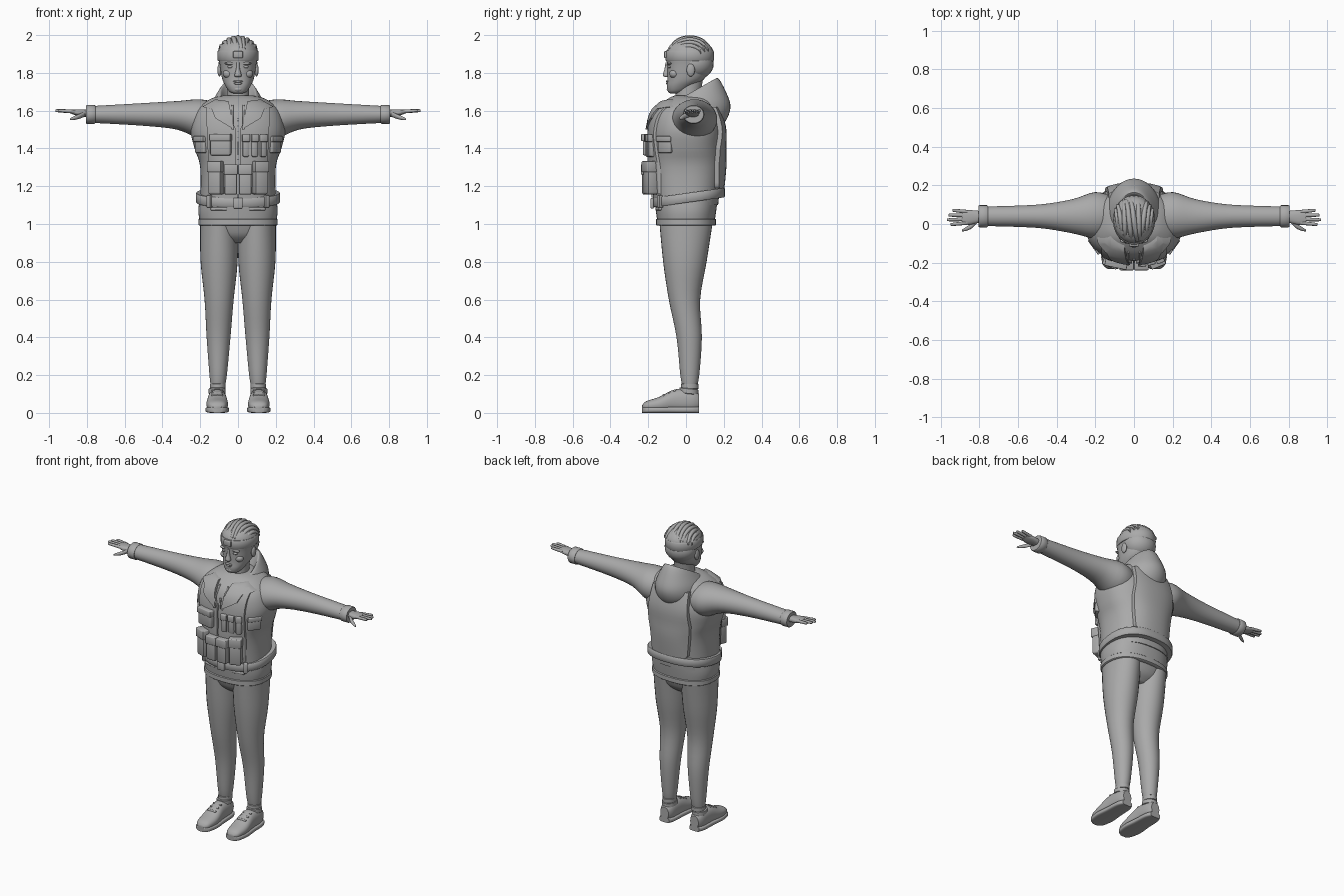
import bpy, bmesh, math, random
from mathutils import Vector, Matrix
from mathutils.bvhtree import BVHTree

default_cube = bpy.data.objects.get("Cube")
if default_cube:
    bpy.data.objects.remove(default_cube, do_unlink=True)
random.seed(4)
X, Y, Z = range(3)

grey = bpy.data.materials.new("plain grey")
grey.use_nodes = True
colour = (.4, .4, .4, 1)
grey.diffuse_color = colour
grey.node_tree.nodes["Principled BSDF"].inputs["Base Color"].default_value = colour


def finish(name, bm, mirror):
    """Turn a bmesh into a shaded object, optionally mirrored across x."""
    bmesh.ops.recalc_face_normals(bm, faces=bm.faces[:])
    mesh = bpy.data.meshes.new(name)
    bm.to_mesh(mesh)
    bm.free()
    mesh.materials.append(grey)
    mesh.shade_smooth()
    mesh.set_sharp_from_angle(angle=math.radians(45))
    obj = bpy.data.objects.new(name, mesh)
    bpy.context.scene.collection.objects.link(obj)
    if mirror:
        modifier = obj.modifiers.new("Mirror", 'MIRROR')
        modifier.use_mirror_merge = False
    return obj


def ring(x=0, y=0, z=0, wide=0, deep=None, tilt=0):
    """Cross-section: centre, radii along the two cross axes, and lean."""
    return x, y, z, wide, wide if deep is None else deep, tilt


def spline(before, start, end, after, f):
    bend = before - start - start + end
    far_bend = start - end - end + after
    straight = start + (end - start) * f
    return straight - f * (1 - f) * (bend * (1 - f) + far_bend * f) / 2


def loft(name, axis, rings, power=2, mirror=False, sides=32, steps=4):
    """Skin a smooth run of cross-sections along one axis."""
    first, second = [other for other in (X, Y, Z) if other != axis]
    last = len(rings) - 1
    path = []
    for i in range(last):
        near = rings[max(0, i - 1)], rings[i], rings[i + 1], rings[min(last, i + 2)]
        for j in range(steps):
            path.append([spline(*values, j / steps) for values in zip(*near)])
    path.append(rings[last])
    bm = bmesh.new()
    loops = []
    for *centre, wide, deep, tilt in path:
        loop = []
        for k in range(sides):
            angle = math.tau * k / sides
            c, s = math.cos(angle), math.sin(angle)
            across = wide * math.copysign(abs(c) ** (2 / power), c)
            along = deep * math.copysign(abs(s) ** (2 / power), s)
            point = list(centre)
            point[first] += across
            point[second] += along
            point[axis] += tilt * along
            loop.append(bm.verts.new(point))
        loops.append(loop)
    for low, high in zip(loops, loops[1:]):
        for k in range(sides):
            bm.faces.new((low[k - 1], low[k], high[k], high[k - 1]))
    bm.faces.new(loops[0])
    bm.faces.new(loops[-1])
    return finish(name, bm, mirror)


def band(name, axis, section, height, power=2, mirror=False):
    """Raised strip of cloth around a limb or body."""
    rings = []
    for shift, inset in ((-1, .02), (-1, .004), (-.8, 0), (.8, 0), (1, .004), (1, .02)):
        *centre, wide, deep, tilt = section
        centre[axis] += shift * height / 2
        rings.append((*centre, wide - inset, deep - inset, tilt))
    loft(name, axis, rings, power, mirror, sides=48, steps=1)


def blob(name, centre, radii, mirror=False):
    bm = bmesh.new()
    bmesh.ops.create_uvsphere(bm, u_segments=24, v_segments=14, radius=1)
    bm.transform(Matrix.Translation(centre) @ Matrix.Diagonal((*radii, 1)))
    finish(name, bm, mirror)


def box(name, centre, size, yaw=0, pitch=0, bevel=.005, mirror=False):
    bm = bmesh.new()
    bmesh.ops.create_cube(bm, size=1)
    bm.transform(Matrix.Diagonal((*size, 1)))
    bmesh.ops.bevel(bm, geom=bm.edges[:], offset=bevel, segments=2,
                    profile=.5, affect='EDGES')
    spin = Matrix.Rotation(math.radians(yaw), 4, 'Z')
    bm.transform(Matrix.Translation(centre) @ spin @ Matrix.Rotation(math.radians(pitch), 4, 'X'))
    finish(name, bm, mirror)


def pouch(name, centre, size, yaw=0):
    """Pouch body with an overlapping flap."""
    (x, y, z), (wide, deep, tall) = centre, size
    box(name, centre, size, yaw, bevel=.01)
    box(name + "_flap", (x, y, z + tall / 3), (wide + .006, deep + .014, tall / 3), yaw)


# Torso of the jacket
torso = loft("jacket_torso", Z, [
    ring(z=1.1, wide=.2, deep=.17), ring(z=1.3, wide=.2, deep=.19),
    ring(z=1.4, wide=.23, deep=.19), ring(z=1.5, wide=.25, deep=.19),
    ring(z=1.6, wide=.22, deep=.165), ring(y=.02, z=1.66, wide=.15, deep=.12),
    ring(y=.02, z=1.68, wide=.08)], power=2.4, sides=48)
probe = bmesh.new()
probe.from_mesh(torso.data)
torso_tree = BVHTree.FromBMesh(probe)
probe.free()


def panel(name, outline, lift, side=-1, mirror=False):
    """Cloth panel laid on the torso from an x-z outline."""
    bm = bmesh.new()
    bm.faces.new([bm.verts.new((x, 0, z)) for x, z in outline])
    for k in range(-9, 10):
        cuts = ((k * .03, 0, 0), (1, 0, 0)), ((0, 0, 1.4 + k * .03), (0, 0, 1))
        for point, normal in cuts:
            geometry = bm.verts[:] + bm.edges[:] + bm.faces[:]
            bmesh.ops.bisect_plane(bm, geom=geometry, plane_co=point, plane_no=normal)
    sink = Vector((0, -side * .006, 0))
    for v in bm.verts:
        outside = Vector((v.co.x, side, v.co.z))
        hit = torso_tree.ray_cast(outside, Vector((0, -side, 0)))[0]
        v.co = (hit or torso_tree.find_nearest(v.co)[0]) + sink
    grown = bmesh.ops.extrude_face_region(bm, geom=bm.faces[:])["geom"]
    for item in grown:
        if isinstance(item, bmesh.types.BMVert):
            item.co.y += side * lift
    finish(name, bm, mirror)


# Vest panels, collar and closure
panel("vest_front", [(.01, 1.16), (.15, 1.16), (.17, 1.62), (.08, 1.64), (.01, 1.5)],
      lift=.02, mirror=True)
right_edge = [(.1, 1.17), (.13, 1.2), (.15, 1.4), (.13, 1.62)]
left_edge = [(-x, z) for x, z in reversed(right_edge)]
panel("vest_back", right_edge + left_edge, lift=.03, side=1)
panel("collar_lapel", [(.02, 1.5), (.05, 1.65), (.12, 1.66), (.19, 1.62), (.14, 1.61),
                       (.12, 1.56)], lift=.03, mirror=True)
panel("front_zip", [(-.006, 1.14), (.006, 1.14), (.006, 1.56), (-.006, 1.56)], lift=.014)

# Hem and belt
loft("jacket_hem", Z, [ring(z=1, wide=.2, deep=.15), ring(z=1.07, wide=.21, deep=.16),
                       ring(z=1.15, wide=.2, deep=.17)], power=2.4, sides=48)
band("hem_band", Z, ring(z=1.01, wide=.21, deep=.16), height=.035, power=2.4)
band("belt", Z, ring(y=.016, z=1.14, wide=.223, deep=.19, tilt=.14), height=.05, power=2.4)
box("belt_buckle", (0, -.178, 1.11), (.05, .02, .055))
box("belt_loop", (.15, -.135, 1.12), (.025, .03, .065), yaw=35, mirror=True)
box("hem_pocket_flap", (.1, -.143, 1.08), (.09, .02, .016), yaw=12, mirror=True)

# Pouches
for side in (-1, 1):
    pouch("lower_inner_pouch", (side * .038, -.2, 1.235), (.068, .065, .16))
    pouch("lower_outer_pouch", (side * .115, -.185, 1.245), (.074, .065, .175), side * 22)
    pouch("side_pouch", (side * .195, -.11, 1.42), (.085, .03, .09), side * 54)
pouch("chest_pouch", (-.09, -.195, 1.42), (.11, .05, .115), -12)
for x in (.04, .085, .13):
    pouch("narrow_pouch", (x, x / 5 - .2, 1.415), (.036, .045, .12), x * 170)

# Hood and drawstrings
loft("hood", Z, [
    ring(y=.01, z=1.62, wide=.065, deep=.09, tilt=.4),
    ring(y=.015, z=1.68, wide=.086, deep=.13, tilt=.54),
    ring(y=.02, z=1.69, wide=.1, deep=.15, tilt=.54),
    ring(y=.04, z=1.665, wide=.125, deep=.17, tilt=.22),
    ring(y=.05, z=1.63, wide=.14, deep=.185),
    ring(y=.05, z=1.58, wide=.14, deep=.17, tilt=-.1),
    ring(y=.04, z=1.52, wide=.1, deep=.14, tilt=-.1)], sides=40)
loft("drawstring", Z, [ring(x=.03, y=-.145, z=1.63, wide=.005),
                       ring(x=.03, y=-.19, z=1.57, wide=.005),
                       ring(x=.03, y=-.21, z=1.5, wide=.005)], mirror=True, sides=8)

# Sleeves and cuffs
loft("sleeve", X, [
    ring(x=.1, y=.04, z=1.55, wide=.1, deep=.09), ring(x=.2, y=.045, z=1.555, wide=.12, deep=.105),
    ring(x=.32, y=.04, z=1.575, wide=.088, deep=.076), ring(x=.5, y=.04, z=1.58, wide=.06),
    ring(x=.78, y=.04, z=1.58, wide=.05, deep=.044)], mirror=True)
band("cuff", X, ring(x=.78, y=.04, z=1.58, wide=.057, deep=.05), height=.05, mirror=True)

# Hands
loft("palm", X, [ring(x=.77, y=.04, z=1.583, wide=.024, deep=.02),
                 ring(x=.85, y=.034, z=1.59, wide=.038, deep=.017),
                 ring(x=.89, y=.034, z=1.596, wide=.03, deep=.009)],
     power=2.4, mirror=True, sides=20)
for k, reach in enumerate((.95, .966, .96, .94)):
    root, tip = k * .019 + .006, k * .024 - .002
    loft("finger", X, [ring(x=.86, y=root, z=1.594, wide=.01),
                       ring(x=reach - .01, y=tip, z=1.6, wide=.008),
                       ring(x=reach, y=tip, z=1.6, wide=.002)], mirror=True, sides=12)
loft("thumb", X, [ring(x=.81, y=.02, z=1.583, wide=.014), ring(x=.84, y=-.01, z=1.57, wide=.013),
                  ring(x=.87, y=-.026, z=1.56, wide=.01),
                  ring(x=.89, y=-.034, z=1.554, wide=.004)], mirror=True, sides=12)

# Trousers
loft("trouser_seat", Z, [ring(z=.9, wide=.07), ring(z=.94, wide=.15, deep=.115),
                         ring(z=1, wide=.197, deep=.14)], power=2.3)
loft("trouser_leg", Z, [
    ring(x=.107, y=.02, z=.13, wide=.036), ring(x=.105, y=.02, z=.2, wide=.046, deep=.05),
    ring(x=.103, y=.017, z=.4, wide=.063, deep=.067), ring(x=.1, y=-.008, z=.6, wide=.077, deep=.083),
    ring(x=.1, y=-.006, z=.8, wide=.098, deep=.115), ring(x=.1, z=1, wide=.1, deep=.14)], mirror=True)
band("trouser_cuff", Z, ring(x=.107, y=.02, z=.14, wide=.041, deep=.046), height=.03, mirror=True)
loft("ankle", Z, [ring(x=.107, y=.02, z=.05, wide=.036), ring(x=.107, y=.02, z=.15, wide=.034)],
     mirror=True)

# Shoes
shoe = [ring(x=.11, y=.07, z=.06, wide=.03, deep=.04), ring(x=.11, y=.03, z=.064, wide=.045, deep=.06),
        ring(x=.11, y=-.06, z=.064, wide=.05, deep=.06), ring(x=.11, y=-.14, z=.045, wide=.057, deep=.04),
        ring(x=.11, y=-.21, z=.036, wide=.045, deep=.026), ring(x=.11, y=-.232, z=.03, wide=.02, deep=.01)]
loft("shoe_upper", Y, shoe, power=2.3, mirror=True)
sole = [ring(x, y, .016, wide + .006, .016) for x, y, z, wide, deep, tilt in shoe]
loft("shoe_sole", Y, sole, power=4, mirror=True)
band("shoe_collar", Z, ring(x=.11, y=.015, z=.115, wide=.045, deep=.05, tilt=-.1), height=.03, mirror=True)
for k in range(3):
    box("shoe_strap", (.11, -.06 - k * .028, .116 - k * .012), (.062, .013, .016), pitch=24, mirror=True)

# Head and neck
loft("neck", Z, [ring(y=.02, z=1.58, wide=.07), ring(y=.01, z=1.66, wide=.06, deep=.066),
                 ring(y=.02, z=1.77, wide=.06, deep=.07)])
loft("head", Z, [
    ring(y=-.06, z=1.69, wide=.02), ring(y=-.05, z=1.7, wide=.044),
    ring(y=-.03, z=1.73, wide=.066, deep=.071), ring(z=1.77, wide=.084, deep=.098),
    ring(y=.015, z=1.84, wide=.096, deep=.115), ring(y=.02, z=1.9, wide=.1, deep=.12),
    ring(y=.02, z=1.97, wide=.05, deep=.06)], power=2.2, sides=40)
loft("nose", Z, [ring(y=-.1, z=1.778, wide=.012, deep=.01), ring(y=-.106, z=1.787, wide=.019, deep=.017),
                 ring(y=-.102, z=1.82, wide=.01, deep=.012), ring(y=-.1, z=1.855, wide=.008)], sides=16)
blob("ear", (.098, .025, 1.815), (.011, .022, .034), mirror=True)
blob("brow", (.04, -.086, 1.85), (.032, .014, .008), mirror=True)
blob("eye", (.04, -.085, 1.832), (.017, .013, .008), mirror=True)
blob("cheek", (.05, -.062, 1.795), (.03, .026, .024), mirror=True)
blob("upper_lip", (0, -.099, 1.755), (.026, .008, .006))
blob("lower_lip", (0, -.096, 1.744), (.021, .009, .007))
blob("chin", (0, -.082, 1.714), (.028, .02, .016))

# Hair and headband
blob("back_hair", (0, .047, 1.85), (.103, .1, .088))
blob("hair_cap", (0, .022, 1.9), (.107, .125, .085))
for k in range(-4, 5):
    lean, sway = math.cos(k / 4), random.uniform(-.01, .01)
    strand = []
    for j in range(-2, 3):
        sweep = j * .6
        strand.append(ring(x=math.sin(k / 4) / 10 + sway * j, y=.02 + .12 * lean * math.sin(sweep),
                           z=1.89 + .098 * lean * math.cos(sweep), wide=.014 - abs(j) * .002, deep=.012))
    loft("hair_lock", Y, strand, sides=10)
band("headband", Z, ring(y=.02, z=1.89, wide=.109, deep=.128), height=.056)
box("headband_plate", (0, -.108, 1.897), (.052, .016, .036))
